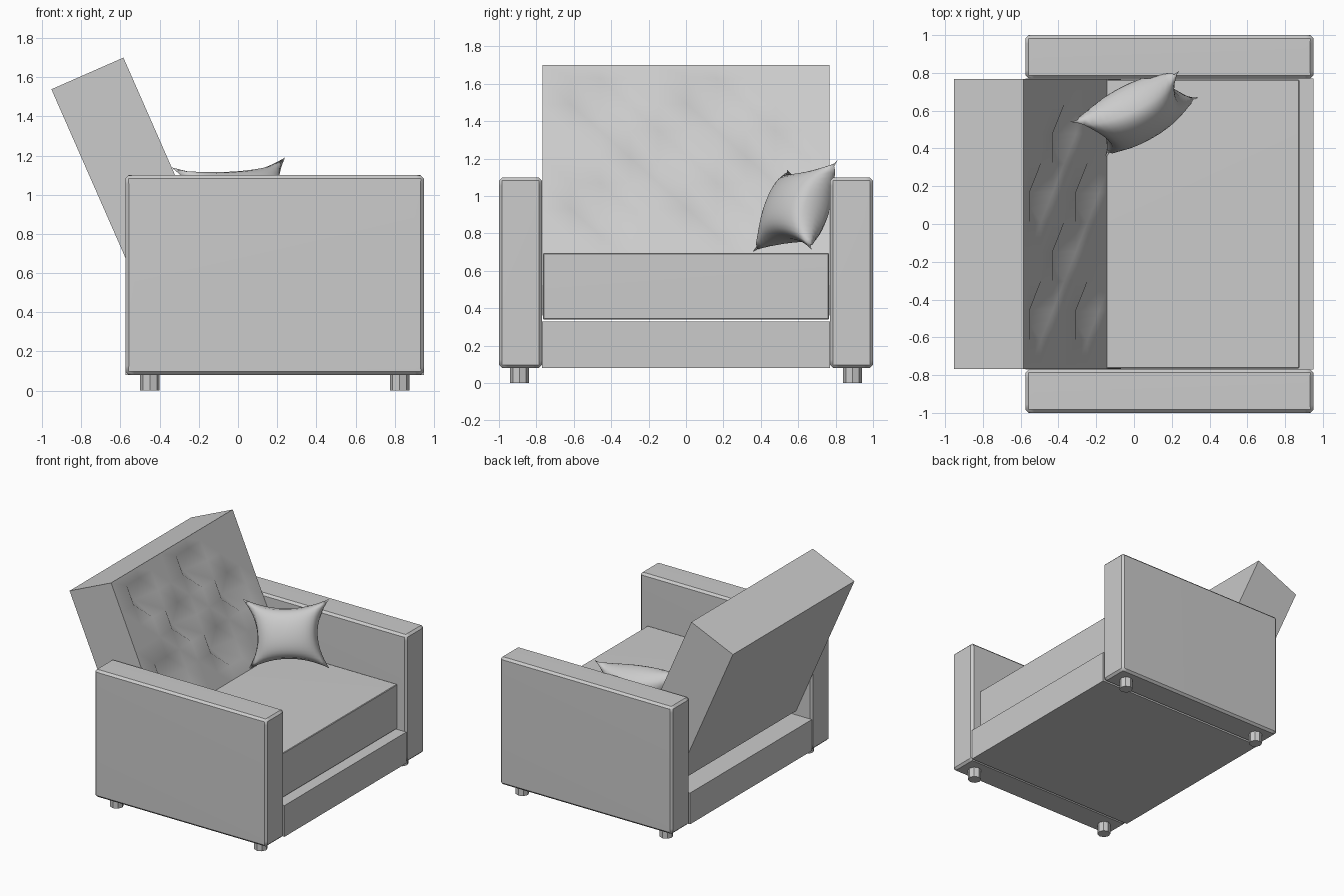
import bpy, bmesh
from mathutils import Vector

if "Cube" in bpy.data.objects:
    bpy.data.objects.remove(bpy.data.objects["Cube"])


def finish(name, bm, angle=0.7):
    bmesh.ops.recalc_face_normals(bm, faces=bm.faces)
    me = bpy.data.meshes.new(name)
    bm.to_mesh(me)
    bm.free()
    ob = bpy.data.objects.new(name, me)
    bpy.context.collection.objects.link(ob)
    bpy.ops.object.select_all(action='DESELECT')
    ob.select_set(True)
    bpy.context.view_layer.objects.active = ob
    bpy.ops.object.shade_smooth_by_angle(angle=angle)
    return ob


def box(name, lo, hi, bevel=0.0):
    lo, hi = Vector(lo), Vector(hi)
    bm = bmesh.new()
    bmesh.ops.create_cube(bm, size=1)
    for v in bm.verts:
        v.co = (lo + hi) / 2 + v.co * (hi - lo)
    if bevel:
        bmesh.ops.bevel(bm, geom=bm.edges[:], offset=bevel, segments=3,
                        profile=0.8, affect='EDGES')
    return finish(name, bm)


# Arms and legs, one set per side
for side, s in (("right", -1), ("left", 1)):
    ys = sorted((s * 0.77, s * 1.0))
    box(side + "_arm", (-0.575, ys[0], 0.08), (0.95, ys[1], 1.10), 0.045)
    for end, x in (("back", -0.45), ("front", 0.825)):
        bm = bmesh.new()
        bmesh.ops.create_cone(bm, cap_ends=True, segments=8,
                              radius1=0.05, radius2=0.05, depth=0.09)
        bmesh.ops.translate(bm, verts=bm.verts, vec=(x, s * 0.89, 0.045))
        finish(f"{end}_{side}_leg", bm)

# Base frame and seat cushion
box("base", (-0.575, -0.77, 0.08), (0.95, 0.77, 0.33))
box("seat", (-0.30, -0.765, 0.34), (0.875, 0.765, 0.695), 0.012)

# Reclined backrest with buttoned front
top = Vector((-0.585, 0, 1.70))
down = Vector((0.402, 0, -0.915))
back = Vector((-0.915, 0, -0.402))
us = [-0.768] + [-0.615 + 0.156 * k for k in range(9)] + [0.768]
vs = [0, 0.077] + [0.23 + 0.153 * k for k in range(7)] + [1.285]
bm = bmesh.new()
grid = [[bm.verts.new(top + down * v + Vector((0, u, 0))) for v in vs] for u in us]
for i in range(len(us) - 1):
    for j in range(len(vs) - 1):
        a, b = grid[i][j], grid[i + 1][j]
        c, d = grid[i + 1][j + 1], grid[i][j + 1]
        bm.faces.new((a, b, c))
        bm.faces.new((a, c, d))
rim = [e for e in bm.edges if e.is_boundary]
new = bmesh.ops.extrude_edge_only(bm, edges=rim)["geom"]
bmesh.ops.translate(bm, verts=[g for g in new if isinstance(g, bmesh.types.BMVert)],
                    vec=back * 0.402)
bmesh.ops.contextual_create(bm, geom=[g for g in new if isinstance(g, bmesh.types.BMEdge)])
for i, j in ((2, 2), (6, 2), (4, 4), (8, 4), (2, 6), (6, 6)):
    grid[i][j].co += back * 0.12
finish("backrest", bm, 1.1)

# Throw pillow: pinched sides, puffed centre, spread between four corners
tl, tr = Vector((-0.34, 0.54, 1.14)), Vector((0.24, 0.81, 1.19))
bl, br = Vector((-0.15, 0.355, 0.70)), Vector((0.34, 0.67, 0.715))
normal = (br - bl + tr - tl).cross(tl - bl + tr - br).normalized()
N = 16
bm = bmesh.new()


def pillow_point(i, j, side):
    s, t = 2 * i / N - 1, 2 * j / N - 1
    puff = ((1 - s * s) * (1 - t * t)) ** 0.55 * 0.14
    a = s * (1 - 0.28 * (1 - t * t) * s * s)
    b = t * (1 - 0.28 * (1 - s * s) * t * t)
    p = bl.lerp(br, (a + 1) / 2).lerp(tl.lerp(tr, (a + 1) / 2), (b + 1) / 2)
    return p + normal * puff * side


for side in (1, -1):
    g = [[bm.verts.new(pillow_point(i, j, side)) for j in range(N + 1)] for i in range(N + 1)]
    for i in range(N):
        for j in range(N):
            bm.faces.new((g[i][j], g[i + 1][j], g[i + 1][j + 1], g[i][j + 1]))
bmesh.ops.remove_doubles(bm, verts=bm.verts, dist=0.0005)
finish("pillow", bm, 2.0)
